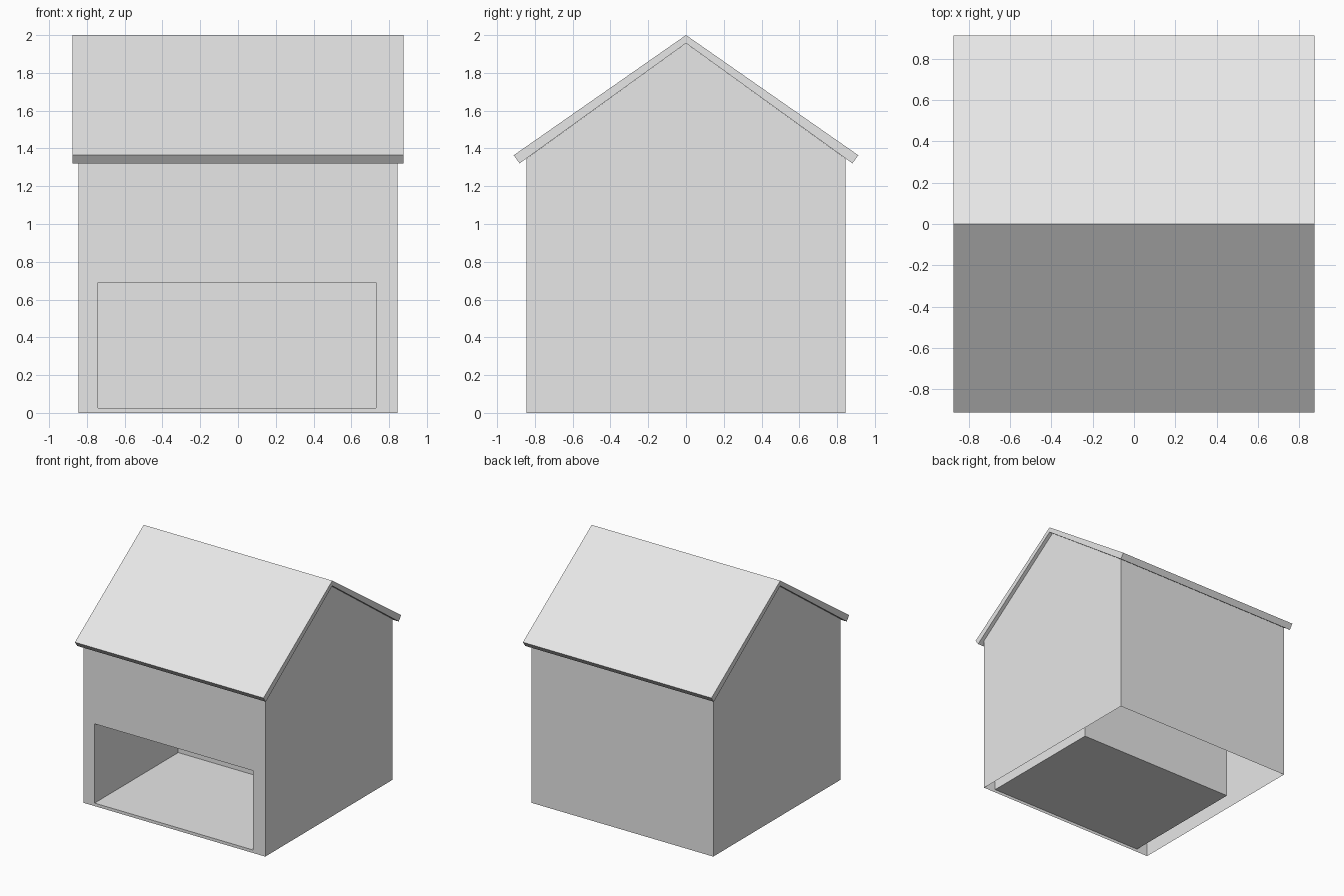
import bpy
import bmesh

if "Cube" in bpy.data.objects:
    bpy.data.objects.remove(bpy.data.objects["Cube"])

# Single flat colour
grey = bpy.data.materials.new("light grey")
grey.use_nodes = True
colour = (0.8, 0.8, 0.8, 1.0)
grey.diffuse_color = colour
grey.node_tree.nodes["Principled BSDF"].inputs["Base Color"].default_value = colour

HALF = 0.844           # half width and depth of the walls
EAVE, PEAK = 1.347, 1.957
ROOF_HALF = 0.875
LEFT, RIGHT = -0.74, 0.73
SILL, LINTEL = 0.025, 0.69
ALCOVE_BACK = 0.265


def finish(name, bm):
    mesh = bpy.data.meshes.new(name)
    bm.to_mesh(mesh)
    bm.free()
    mesh.materials.append(grey)
    obj = bpy.data.objects.new(name, mesh)
    bpy.context.collection.objects.link(obj)
    return obj


def loop(bm, points):
    return [bm.verts.new(p) for p in points]


def bridge(bm, a, b):
    """Join two matching closed loops with quads."""
    n = len(a)
    for i in range(n):
        j = (i + 1) % n
        bm.faces.new((a[i], a[j], b[j], b[i]))


def rectangle(y, x0, x1, z0, z1):
    return [(x0, y, z0), (x1, y, z0), (x1, y, z1), (x0, y, z1)]


# Walls: thin open-bottomed shell with a rectangular opening in front
bm = bmesh.new()
front = loop(bm, rectangle(-HALF, -HALF, HALF, 0, EAVE))
opening = loop(bm, rectangle(-HALF, LEFT, RIGHT, SILL, LINTEL))
back = loop(bm, rectangle(HALF, -HALF, HALF, 0, EAVE))
bridge(bm, front, opening)
bm.faces.new(back[::-1])
peak_r = bm.verts.new((HALF, 0, PEAK))
peak_l = bm.verts.new((-HALF, 0, PEAK))
bm.faces.new((front[1], back[1], back[2], peak_r, front[2]))
bm.faces.new((back[0], front[0], front[3], peak_l, back[3]))
finish("house_walls", bm)

# Alcove: thin box behind the opening, open at the front
bm = bmesh.new()
mouth = loop(bm, rectangle(-HALF, LEFT, RIGHT, SILL, LINTEL))
rear = loop(bm, rectangle(ALCOVE_BACK, LEFT, RIGHT, SILL, LINTEL))
bridge(bm, mouth, rear)
bm.faces.new(rear)
finish("front_alcove", bm)

# Roof: folded slab with square-cut eaves
profile = [(-0.912, 1.364), (0, 2.0), (0.912, 1.364),
           (0.881, 1.321), (0, PEAK), (-0.881, 1.321)]
bm = bmesh.new()
ends = [loop(bm, [(x, y, z) for y, z in profile]) for x in (-ROOF_HALF, ROOF_HALF)]
bridge(bm, *ends)
for end in ends:
    bm.faces.new((end[0], end[1], end[4], end[5]))
    bm.faces.new((end[1], end[2], end[3], end[4]))
bmesh.ops.recalc_face_normals(bm, faces=bm.faces)
finish("roof", bm)
